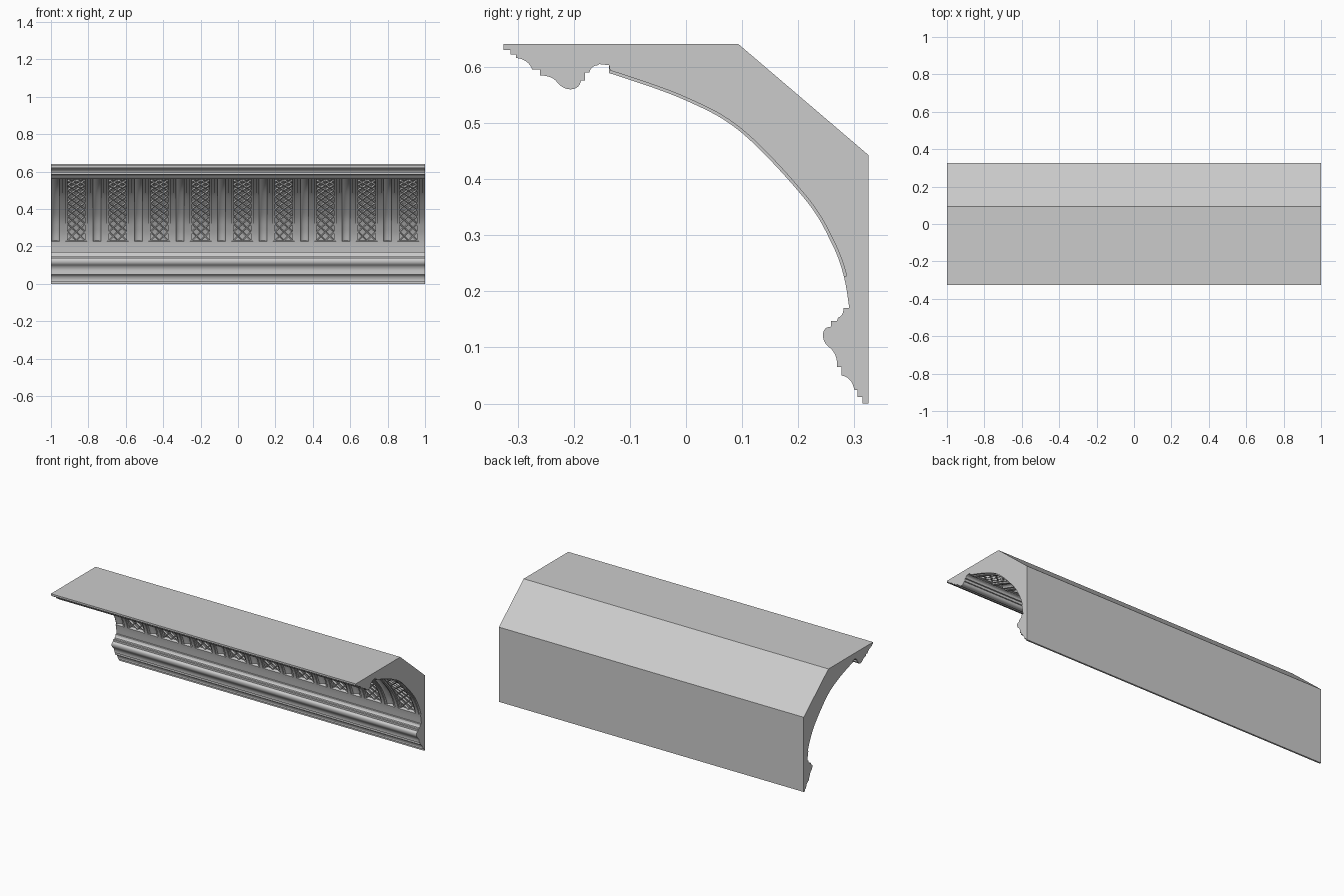
import bpy, bmesh, math
from mathutils import Vector

if "Cube" in bpy.data.objects:
    bpy.data.objects.remove(bpy.data.objects["Cube"])

PITCH = 0.222
PANEL_X = [0.023 + PITCH * k for k in range(-4, 5)]
FLUTE_X = [0.134 + PITCH * k for k in range(-5, 5)]
RIM, FLOOR = 0.007, 0.02        # carving depths of panel rim and panel floor
PANEL_W, FLOOR_W = 0.057, 0.047  # half widths
FLUTE_W, HOLLOW_W = 0.034, 0.022


def bez(a, c, b, n=7):
    """Quadratic curve points from a to b."""
    a, c, b = Vector(a), Vector(c), Vector(b)
    return [tuple(a * (1 - t) ** 2 + c * 2 * t * (1 - t) + b * t * t)
            for t in (i / n for i in range(n + 1))]


# Smooth cove curve (y, z), bottom to top
KEYS = [Vector(p) for p in [(0.297, 0.12), (0.291, 0.17), (0.281, 0.228), (0.26, 0.285),
        (0.213, 0.363), (0.1, 0.482), (0, 0.54), (-0.137, 0.589), (-0.26, 0.625)]]
dense = []
for i in range(1, len(KEYS) - 2):
    a, b, c, d = KEYS[i - 1:i + 3]
    for j in range(30):
        t = j / 30
        dense.append(0.5 * (2 * b + (c - a) * t + (2 * a - 5 * b + 4 * c - d) * t * t
                            + (3 * b - a - 3 * c + d) * t ** 3))
dense.append(KEYS[-2])
length = [0.0]
for a, b in zip(dense, dense[1:]):
    length.append(length[-1] + (b - a).length)
S1 = length[-1]
S0 = next(s for s, p in zip(length, dense) if p.y >= 0.225)   # foot of the carving


def on_cove(s):
    s = max(0, min(S1, s))
    i = max(i for i in range(len(dense) - 1) if length[i] <= s)
    return dense[i].lerp(dense[i + 1], (s - length[i]) / (length[i + 1] - length[i]))


def carved(s, depth):
    """Point on the cove sunk into the body by depth."""
    t = (on_cove(s + 0.01) - on_cove(s - 0.01)).normalized()
    p = on_cove(s)
    return (p.x + t.y * depth, p.y - t.x * depth)


# Fixed mouldings below and above the cove
LOWER = ([(0.325, 0), (0.315, 0), (0.315, 0.012), (0.306, 0.012), (0.306, 0.024)]
         + bez((0.3, 0.024), (0.296, 0.047), (0.277, 0.05))
         + [(0.277, 0.065), (0.269, 0.065)]
         + bez((0.269, 0.075), (0.267, 0.09), (0.257, 0.099))
         + bez((0.257, 0.099), (0.244, 0.108), (0.244, 0.122))[1:]
         + bez((0.244, 0.122), (0.244, 0.136), (0.258, 0.137))[1:]
         + [(0.258, 0.147), (0.269, 0.147)]
         + bez((0.271, 0.153), (0.28, 0.155), (0.281, 0.17), 4))
UPPER = ([(-0.137, 0.603), (-0.155, 0.605)]
         + bez((-0.157, 0.603), (-0.17, 0.602), (-0.172, 0.59), 4)
         + [(-0.18, 0.59), (-0.18, 0.576), (-0.187, 0.576)]
         + bez((-0.188, 0.572), (-0.192, 0.561), (-0.205, 0.56))
         + bez((-0.205, 0.56), (-0.22, 0.56), (-0.23, 0.573))[1:]
         + bez((-0.23, 0.573), (-0.238, 0.584), (-0.26, 0.585))[1:]
         + [(-0.26, 0.595), (-0.274, 0.595)]
         + bez((-0.276, 0.6), (-0.284, 0.614), (-0.303, 0.616))
         + [(-0.303, 0.622), (-0.313, 0.622), (-0.313, 0.63), (-0.325, 0.63),
            (-0.325, 0.641), (0.093, 0.641), (0.325, 0.443)])

# Stations along the length: (x, carving depth)
stations = [(-1, 0.005)]
features = []
for c in PANEL_X:
    features.append([(c - PANEL_W, 0), (c - PANEL_W, RIM), (c - FLOOR_W, RIM), (c - FLOOR_W, FLOOR),
                     (c + FLOOR_W, FLOOR), (c + FLOOR_W, RIM), (c + PANEL_W, RIM), (c + PANEL_W, 0)])
for c in FLUTE_X:
    hollow = [(c - HOLLOW_W * math.cos(math.pi * i / 10), 0.005 + 0.015 * math.sin(math.pi * i / 10))
              for i in range(11)]
    features.append([(c - FLUTE_W, 0), (c - FLUTE_W, 0.005)] + hollow
                    + [(c + FLUTE_W, 0.005), (c + FLUTE_W, 0)])
for f in sorted(features):
    stations += [p for p in f if -1 < p[0] < 1]
stations.append((1, 0.005))


def finish(bm, name, angle):
    bmesh.ops.remove_doubles(bm, verts=bm.verts, dist=1e-6)
    bmesh.ops.recalc_face_normals(bm, faces=bm.faces)
    me = bpy.data.meshes.new(name)
    bm.to_mesh(me)
    bm.free()
    ob = bpy.data.objects.new(name, me)
    bpy.context.collection.objects.link(ob)
    bpy.ops.object.select_all(action='DESELECT')
    ob.select_set(True)
    bpy.context.view_layer.objects.active = ob
    bpy.ops.object.shade_smooth_by_angle(angle=math.radians(angle))


# Cornice body: section swept along x, carved at each station
N = 40
plain = [on_cove(S0 * i / 4) for i in range(5)]
bm = bmesh.new()
rings = []
for x, d in stations:
    section = (LOWER + [tuple(p) for p in plain]
               + [carved(S0 + (S1 - S0) * i / N, d) for i in range(N + 1)] + UPPER)
    rings.append([bm.verts.new((x, y, z)) for y, z in section])
for a, b in zip(rings, rings[1:]):
    for i in range(len(a)):
        j = (i + 1) % len(a)
        bm.faces.new((a[i], a[j], b[j], b[i]))
bm.faces.new(rings[0])
bm.faces.new(rings[-1])
finish(bm, "cornice_body", 25)

# Lattice: crossing diagonal ribs on each panel floor
bm = bmesh.new()
W, HALF, STEP = 2 * FLOOR_W, 0.004, 0.047


def rib(cx, start, side):
    lo, hi = max(0, (S0 - start) / W), min(1, (S1 - start) / W)
    if hi - lo < 0.05:
        return
    prev = None
    for i in range(7):
        t = lo + (hi - lo) * i / 6
        x, s = cx + side * (t - 0.5) * W, start + t * W
        ring = []
        for o, d in ((-HALF, FLOOR + 0.001), (-HALF * 0.6, 0.011), (HALF * 0.6, 0.011), (HALF, FLOOR + 0.001)):
            y, z = carved(s - o * 0.7, d)
            ring.append(bm.verts.new((x + side * o * 0.7, y, z)))
        if prev:
            for k in range(4):
                m = (k + 1) % 4
                bm.faces.new((prev[k], prev[m], ring[m], ring[k]))
        else:
            bm.faces.new(ring)
        prev = ring
    bm.faces.new(prev)


for cx in PANEL_X:
    for n in range(-2, int((S1 - S0) / STEP) + 1):
        for side in (-1, 1):
            rib(cx, S0 + n * STEP, side)
finish(bm, "panel_lattice", 25)
